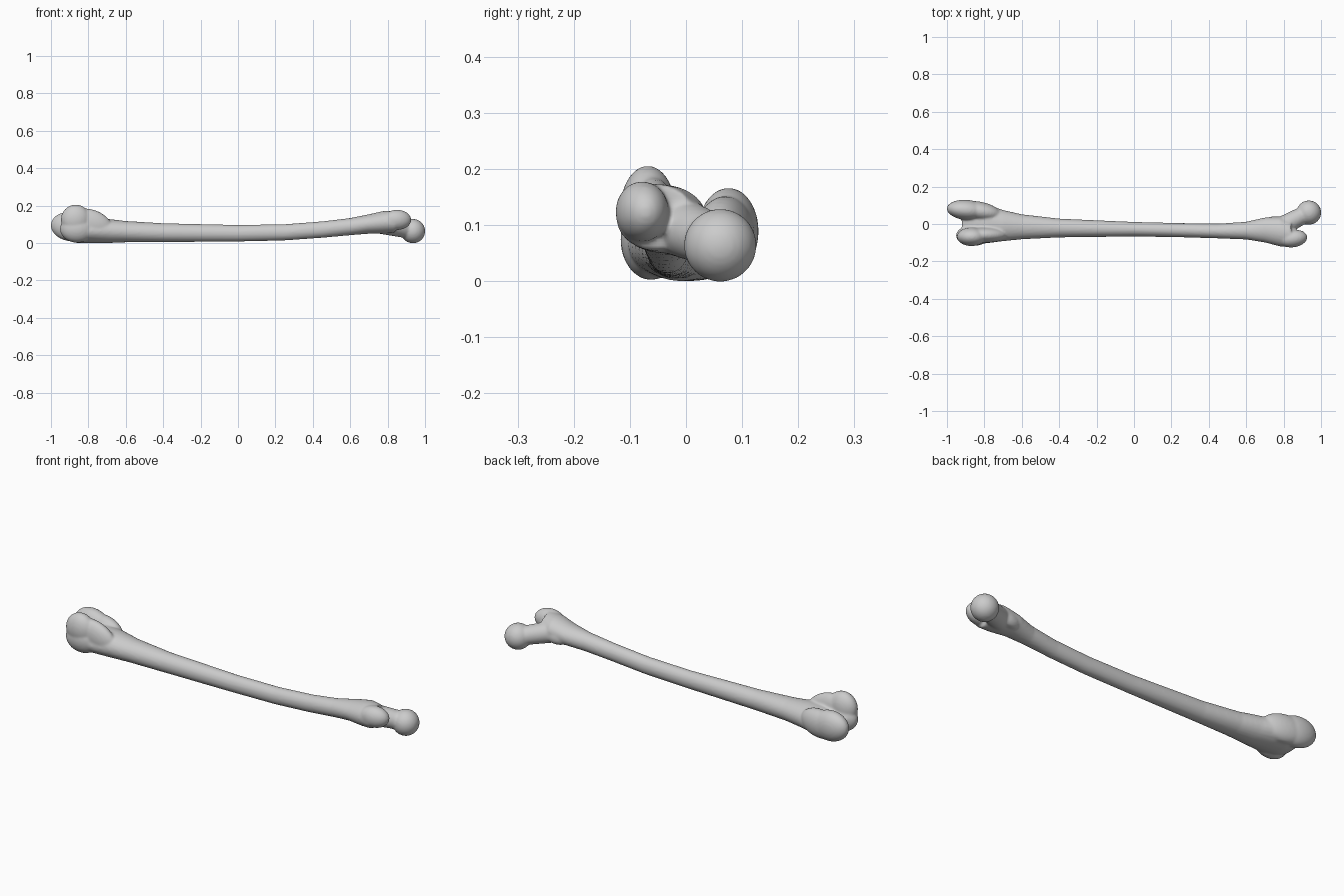
import bpy, bmesh, math
from mathutils import Matrix, Vector

cube = bpy.data.objects.get("Cube")
if cube:
    bpy.data.objects.remove(cube)

grey = bpy.data.materials.new("bone grey")
grey.use_nodes = True
colour = (0.6, 0.6, 0.6, 1)
grey.diffuse_color = colour
grey.node_tree.nodes["Principled BSDF"].inputs["Base Color"].default_value = colour

bm = bmesh.new()


def loft(stations, sides=24):
    """Elliptical rings along x, each given as x, y min, y max, z min, z max."""
    rings = []
    for x, y0, y1, z0, z1 in stations:
        ring = []
        for i in range(sides):
            a = math.tau * i / sides
            ring.append(bm.verts.new((x, (y0 + y1 + (y1 - y0) * math.cos(a)) / 2,
                                      (z0 + z1 + (z1 - z0) * math.sin(a)) / 2)))
        rings.append(ring)
    for a, b in zip(rings, rings[1:]):
        for i in range(sides):
            j = (i + 1) % sides
            bm.faces.new((a[i], a[j], b[j], b[i]))
    bm.faces.new(rings[0][::-1])
    bm.faces.new(rings[-1])


def blob(centre, radii, yaw=0, pitch=0):
    """Ellipsoid turned about z (yaw) and y (pitch), in degrees."""
    m = (Matrix.Translation(centre) @ Matrix.Rotation(math.radians(yaw), 4, 'Z')
         @ Matrix.Rotation(math.radians(pitch), 4, 'Y') @ Matrix.Diagonal((*radii, 1)))
    bmesh.ops.create_uvsphere(bm, u_segments=32, v_segments=20, radius=1, matrix=m)


def taper(start, end, r0, r1):
    """Round bar between two points."""
    a, b = Vector(start), Vector(end)
    turn = (b - a).to_track_quat('Z', 'Y').to_matrix().to_4x4()
    bmesh.ops.create_cone(bm, cap_ends=True, segments=24, radius1=r0, radius2=r1,
                          depth=(b - a).length,
                          matrix=Matrix.Translation((a + b) / 2) @ turn)


# Shaft, flaring at both ends
loft([
    (-0.92, -0.08, 0.09, 0.02, 0.09),
    (-0.86, -0.10, 0.11, 0.00, 0.115),
    (-0.79, -0.104, 0.105, 0.00, 0.13),
    (-0.70, -0.092, 0.075, 0.00, 0.13),
    (-0.60, -0.082, 0.052, 0.004, 0.118),
    (-0.40, -0.072, 0.029, 0.005, 0.106),
    (0.00, -0.067, 0.011, 0.008, 0.097),
    (0.25, -0.071, 0.005, 0.014, 0.101),
    (0.45, -0.077, 0.002, 0.028, 0.116),
    (0.60, -0.083, 0.012, 0.042, 0.134),
    (0.70, -0.099, 0.035, 0.050, 0.154),
    (0.78, -0.120, 0.038, 0.050, 0.172),
    (0.84, -0.125, 0.015, 0.055, 0.174),
])

# Two knuckles at the lower end
blob((-0.895, 0.075, 0.088), (0.107, 0.054, 0.078), yaw=-5, pitch=8)
blob((-0.83, 0.07, 0.08), (0.12, 0.05, 0.072), yaw=-10)
blob((-0.868, -0.068, 0.125), (0.079, 0.050, 0.081))
blob((-0.86, -0.062, 0.075), (0.092, 0.055, 0.073))
blob((-0.79, -0.058, 0.105), (0.12, 0.042, 0.075), pitch=18)

# Neck and ball at the upper end
taper((0.76, -0.03, 0.105), (0.93, 0.062, 0.066), 0.055, 0.045)
blob((0.935, 0.061, 0.064), (0.066, 0.065, 0.065))

# Bony knob beside the neck
blob((0.85, -0.078, 0.124), (0.077, 0.047, 0.054), yaw=8)
blob((0.74, 0.012, 0.09), (0.06, 0.028, 0.035), yaw=8)

mesh = bpy.data.meshes.new("bone")
bm.to_mesh(mesh)
bm.free()
mesh.materials.append(grey)
bone = bpy.data.objects.new("bone", mesh)
bpy.context.collection.objects.link(bone)

# Fuse the pieces into one skin and soften the joins
fuse = bone.modifiers.new("fuse", 'REMESH')
fuse.mode = 'VOXEL'
fuse.voxel_size = 0.006
fuse.use_smooth_shade = True
soften = bone.modifiers.new("soften", 'SMOOTH')
soften.factor = 0.5
soften.iterations = 8
